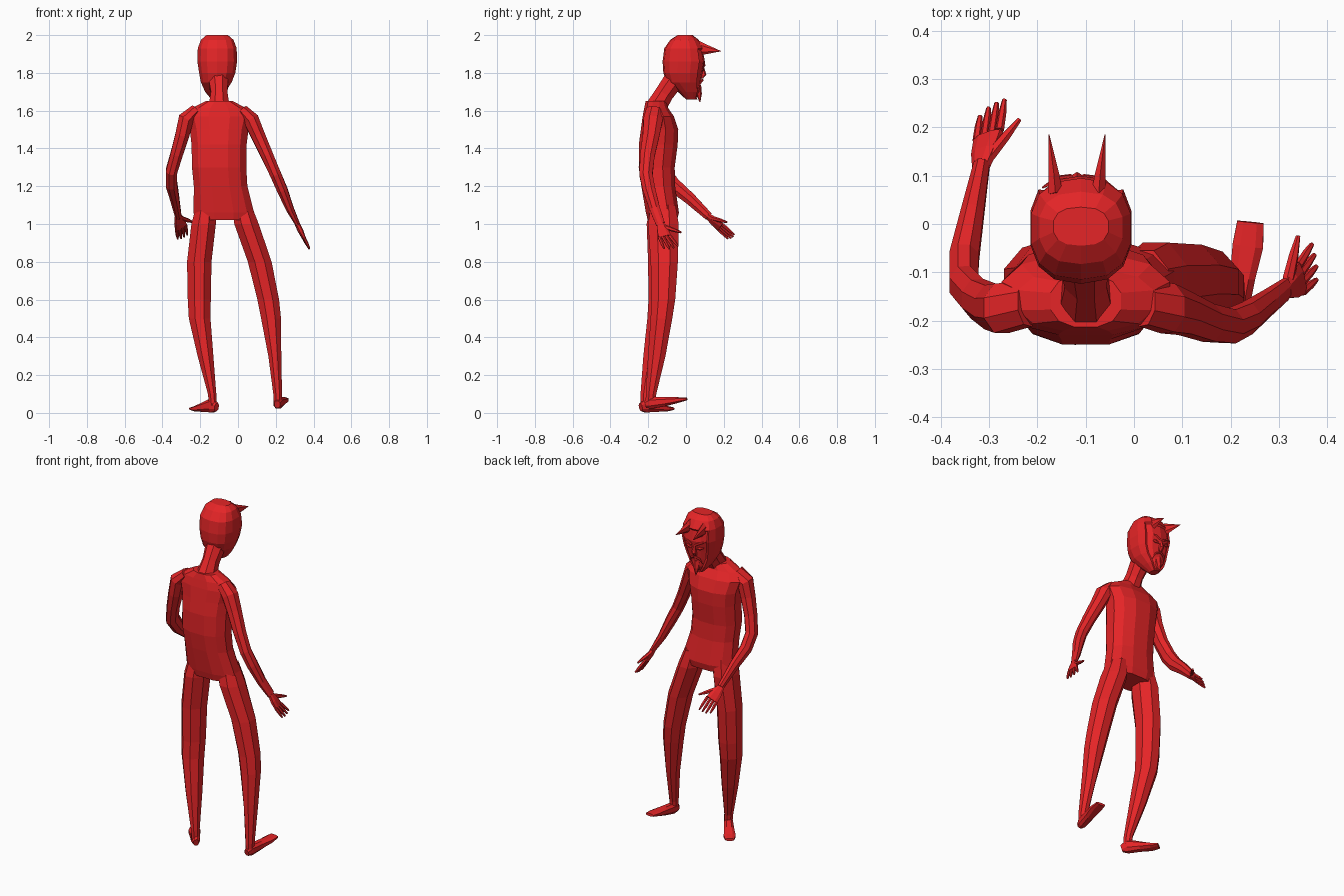
import bpy, bmesh, math
from mathutils import Vector

red = bpy.data.materials.new("red")
red.diffuse_color = (0.78, 0.018, 0.02, 1)


def finish(name, bm):
    bmesh.ops.recalc_face_normals(bm, faces=bm.faces)
    me = bpy.data.meshes.new(name)
    bm.to_mesh(me)
    bm.free()
    me.materials.append(red)
    ob = bpy.data.objects.new(name, me)
    bpy.context.collection.objects.link(ob)
    return ob


def loft(pts, wide=(1, 0, 0), sides=8, normal=None, power=1.0):
    """Skin rings given as (x, y, z, half width, half depth)."""
    bm = bmesh.new()
    cs = [Vector(p[:3]) for p in pts]
    rings = []
    for i, p in enumerate(pts):
        t = Vector(normal) if normal else (cs[min(i + 1, len(cs) - 1)] - cs[max(i - 1, 0)])
        t.normalize()
        w = Vector(wide)
        a = (w - t * w.dot(t)).normalized()
        b = t.cross(a)
        ring = []
        for k in range(sides):
            ang = 2 * math.pi * (k + 0.5) / sides
            c, s = math.cos(ang), math.sin(ang)
            c = math.copysign(abs(c) ** power, c)
            s = math.copysign(abs(s) ** power, s)
            ring.append(bm.verts.new(cs[i] + a * c * p[3] + b * s * p[4]))
        rings.append(ring)
    for r0, r1 in zip(rings, rings[1:]):
        for k in range(sides):
            n = (k + 1) % sides
            bm.faces.new((r0[k], r0[n], r1[n], r1[k]))
    bm.faces.new(rings[0][::-1])
    bm.faces.new(rings[-1])
    return bm


UP = (0, 0, 1)

# Torso and neck
finish("torso", loft([
    (-.075, -.125, 1.02, .155, .08), (-.075, -.125, 1.06, .165, .09),
    (-.092, -.147, 1.20, .146, .092), (-.10, -.155, 1.30, .148, .098),
    (-.10, -.147, 1.42, .150, .106), (-.10, -.14, 1.50, .160, .102),
    (-.10, -.147, 1.57, .180, .085), (-.10, -.158, 1.615, .145, .065),
    (-.10, -.16, 1.65, .075, .055)], sides=12, normal=UP, power=.85))
finish("neck", loft([
    (-.10, -.17, 1.60, .062, .06), (-.10, -.115, 1.69, .047, .054),
    (-.105, -.045, 1.79, .06, .06)]))

# Head with a sunken face opening
hx = -.11
bm = loft([
    (hx - .01, .03, 1.66, .022, .03), (hx - .01, .018, 1.70, .055, .062),
    (hx - .005, -.008, 1.75, .083, .095), (hx, -.012, 1.80, .098, .108),
    (hx, -.008, 1.86, .107, .116), (hx, -.01, 1.93, .105, .105),
    (hx, -.008, 1.975, .088, .075), (hx, -.005, 2.0, .058, .04)],
    sides=14, normal=UP, power=.8)
bm.normal_update()
front = [f for f in bm.faces if f.normal.y > .5 and 1.68 < f.calc_center_median().z < 1.92]
bmesh.ops.inset_region(bm, faces=front, thickness=.008, depth=-.008)
finish("head", bm)

# Facial features, mirrored about the face centre
fx = hx - .008
finish("nose", loft([(fx, .085, 1.84, .007, .008), (fx, .092, 1.79, .015, .016),
                     (fx, .082, 1.77, .012, .008)], normal=UP, sides=6))
finish("goatee", loft([(fx, .062, 1.735, .026, .018), (fx, .068, 1.69, .018, .016),
                       (fx, .074, 1.645, .002, .002)], normal=UP, sides=6))
for side, label in ((-1, "left"), (1, "right")):
    finish(label + "_eyebrow", loft([
        (fx + side * .012, .097, 1.838, .007, .007),
        (fx + side * .04, .094, 1.855, .007, .007),
        (fx + side * .072, .075, 1.865, .002, .002)], wide=UP, sides=5))
    finish(label + "_eye", loft([
        (fx + side * .016, .09, 1.815, .004, .005),
        (fx + side * .037, .088, 1.82, .011, .007),
        (fx + side * .058, .079, 1.825, .003, .004)], wide=UP, sides=6))
    finish(label + "_moustache", loft([
        (fx, .088, 1.762, .006, .006),
        (fx + side * .028, .078, 1.75, .006, .006),
        (fx + side * .04, .062, 1.72, .002, .002)], wide=UP, sides=5))
    finish(label + "_horn", loft([
        (fx + side * .045, .06, 1.93, .018, .042),
        (fx + side * .048, .10, 1.925, .013, .028),
        (fx + side * .058, .185, 1.915, .001, .001)], sides=6))

# Legs and feet
legs = {
    "left": [(-.17, -.125, 1.10, .055, .07), (-.182, -.125, 1.0, .07, .09),
             (-.205, -.125, .80, .070, .082), (-.205, -.13, .60, .066, .074),
             (-.203, -.14, .50, .062, .070), (-.172, -.175, .30, .045, .055),
             (-.137, -.213, .10, .024, .03), (-.132, -.215, .04, .022, .028)],
    "right": [(.02, -.12, 1.10, .055, .07), (.045, -.12, 1.0, .07, .088),
              (.115, -.115, .80, .068, .078), (.16, -.12, .60, .062, .068),
              (.175, -.13, .50, .057, .062), (.195, -.155, .30, .037, .050),
              (.21, -.185, .10, .025, .03), (.211, -.188, .045, .022, .028)]}
feet = {
    "left": ((1, .85, 0), [(-.113, -.24, .03, .015, .022), (-.135, -.212, .04, .026, .04),
                           (-.18, -.155, .03, .03, .026), (-.215, -.11, .022, .035, .016),
                           (-.24, -.075, .022, .026, .008)]),
    "right": ((1, -.1, 0), [(.208, -.215, .045, .016, .02), (.212, -.185, .053, .026, .033),
                            (.225, -.11, .06, .028, .026), (.236, -.045, .068, .034, .016),
                            (.241, .004, .074, .029, .008)])}
for label in legs:
    finish(label + "_leg", loft(legs[label], normal=UP))
    finish(label + "_foot", loft(feet[label][1], wide=feet[label][0], power=.8))

# Arms
finish("left_arm", loft([
    (-.22, -.165, 1.60, .035, .05), (-.275, -.175, 1.555, .045, .055),
    (-.295, -.172, 1.47, .040, .05), (-.325, -.155, 1.37, .035, .045),
    (-.352, -.125, 1.28, .033, .046), (-.352, -.07, 1.21, .033, .042),
    (-.335, .02, 1.135, .026, .034), (-.316, .12, 1.04, .018, .024)]))
finish("right_arm", loft([
    (.02, -.165, 1.60, .035, .05), (.07, -.175, 1.55, .045, .055),
    (.105, -.185, 1.47, .040, .048), (.155, -.205, 1.36, .035, .042),
    (.20, -.212, 1.26, .032, .038), (.235, -.195, 1.18, .03, .036),
    (.275, -.165, 1.08, .022, .03), (.315, -.135, 1.0, .013, .026)]))


# Hands: flat palm, four fingers and a thumb
def hand(label, wrist, k0, k1, t0, t1, thumb0, thumb1):
    wrist, k0, k1, t0, t1, th0, th1 = map(Vector, (wrist, k0, k1, t0, t1, thumb0, thumb1))
    wide = k1 - k0
    mid = (k0 + k1) / 2
    half = wide.length / 2
    finish(label + "_palm", loft([(*wrist, half * .6, .014),
                                  (*wrist.lerp(mid, .5), half * 1.0, .015),
                                  (*mid, half * 1.15, .011)], wide=wide, power=.8))
    for i in range(4):
        f = i / 3
        a = k0.lerp(k1, .05 + f * .9)
        b = t0.lerp(t1, f)
        b = a.lerp(b, (.88, 1, 1, .95)[i])
        finish(f"{label}_finger_{i + 1}", loft([
            (*a, .0095, .009), (*a.lerp(b, .6), .0085, .008), (*b, .005, .005)],
            wide=wide, sides=6))
    finish(label + "_thumb", loft([
        (*th0, .014, .012), (*th0.lerp(th1, .55), .011, .01), (*th1, .005, .005)],
        wide=wide, sides=6))


hand("left", (-.317, .115, 1.043), (-.328, .172, .968), (-.276, .195, .998),
     (-.318, .23, .915), (-.268, .26, .94), (-.30, .14, 1.03), (-.237, .217, 1.01))
hand("right", (.313, -.137, 1.003), (.350, -.143, .928), (.340, -.083, .938),
     (.382, -.112, .862), (.37, -.04, .88), (.32, -.115, .985), (.34, -.025, .955))
